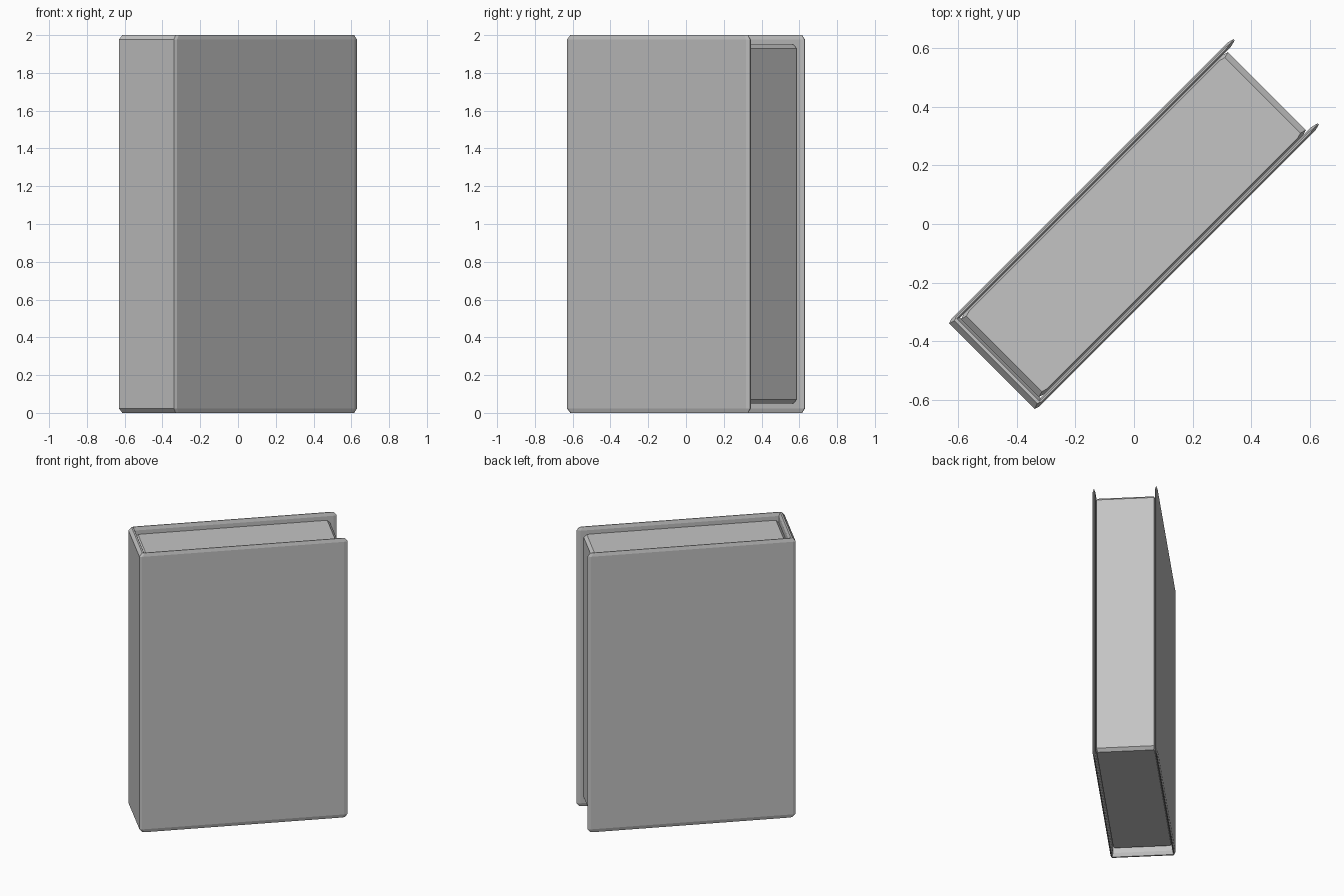
import bpy
import bmesh
import math

cube = bpy.data.objects.get("Cube")
if cube:
    bpy.data.objects.remove(cube, do_unlink=True)

grey = bpy.data.materials.new("plain_grey")
grey.use_nodes = True
colour = (0.55, 0.55, 0.55, 1)
grey.diffuse_color = colour
grey.node_tree.nodes["Principled BSDF"].inputs["Base Color"].default_value = colour

HALF_LEN, HALF_WIDE, HEIGHT = 0.686, 0.212, 2.0
BOARD, SPINE = 0.018, 0.04      # cover and spine thickness
EDGE, SKIN = 0.024, 0.006       # long and short side of the flattened bevels
GAP = 0.05                      # how far the covers stand past the pages


def loft(name, rings):
    """Join equal outlines, given as (z, points), into a closed solid."""
    bm = bmesh.new()
    loops = [[bm.verts.new((x, y, z)) for x, y in pts] for z, pts in rings]
    for low, high in zip(loops, loops[1:]):
        for i in range(len(low)):
            j = (i + 1) % len(low)
            bm.faces.new((low[i], low[j], high[j], high[i]))
    bm.faces.new(loops[0][::-1])
    bm.faces.new(loops[-1])
    bmesh.ops.recalc_face_normals(bm, faces=bm.faces)
    mesh = bpy.data.meshes.new(name)
    bm.to_mesh(mesh)
    bm.free()
    mesh.materials.append(grey)
    obj = bpy.data.objects.new(name, mesh)
    obj.rotation_euler.z = math.radians(45)
    bpy.context.collection.objects.link(obj)
    return obj


def cover_outline(shrink):
    """U-shaped section with tapered tips; shrink is 0 or 1."""
    skin = SKIN * shrink
    out, inn = HALF_WIDE - skin, HALF_WIDE - BOARD + skin
    tip = HALF_LEN - EDGE * 0.8 * shrink
    back = -HALF_LEN + EDGE * 0.8 * shrink
    inner_back = -HALF_LEN + SPINE - 0.01 * shrink
    taper = SKIN * (1 - 0.5 * shrink)
    half = [(back, out - SKIN), (back + EDGE * 0.7, out),
            (tip - EDGE, out), (tip, out - taper),
            (tip, inn + taper), (tip - EDGE, inn), (inner_back, inn)]
    return half + [(x, -y) for x, y in reversed(half)]


def page_outline(shrink):
    """Chamfered rectangle filling the space between the covers."""
    x0 = -HALF_LEN + SPINE + 0.02 * shrink
    x1 = HALF_LEN - GAP + 0.005 - 0.02 * shrink
    y = HALF_WIDE - BOARD - SKIN * shrink
    half = [(x0, y - SKIN), (x0 + 0.02, y), (x1 - 0.02, y), (x1, y - SKIN)]
    return half + [(a, -b) for a, b in reversed(half)]


def bevelled_solid(name, outline, bottom, top, bevel):
    loft(name, [(bottom, outline(1)), (bottom + bevel, outline(0)),
                (top - bevel, outline(0)), (top, outline(1))])


# Covers and spine in one folded piece, then the page block inside it
bevelled_solid("cover_and_spine", cover_outline, 0, HEIGHT, EDGE)
bevelled_solid("page_block", page_outline, GAP, HEIGHT - GAP, 0.02)
